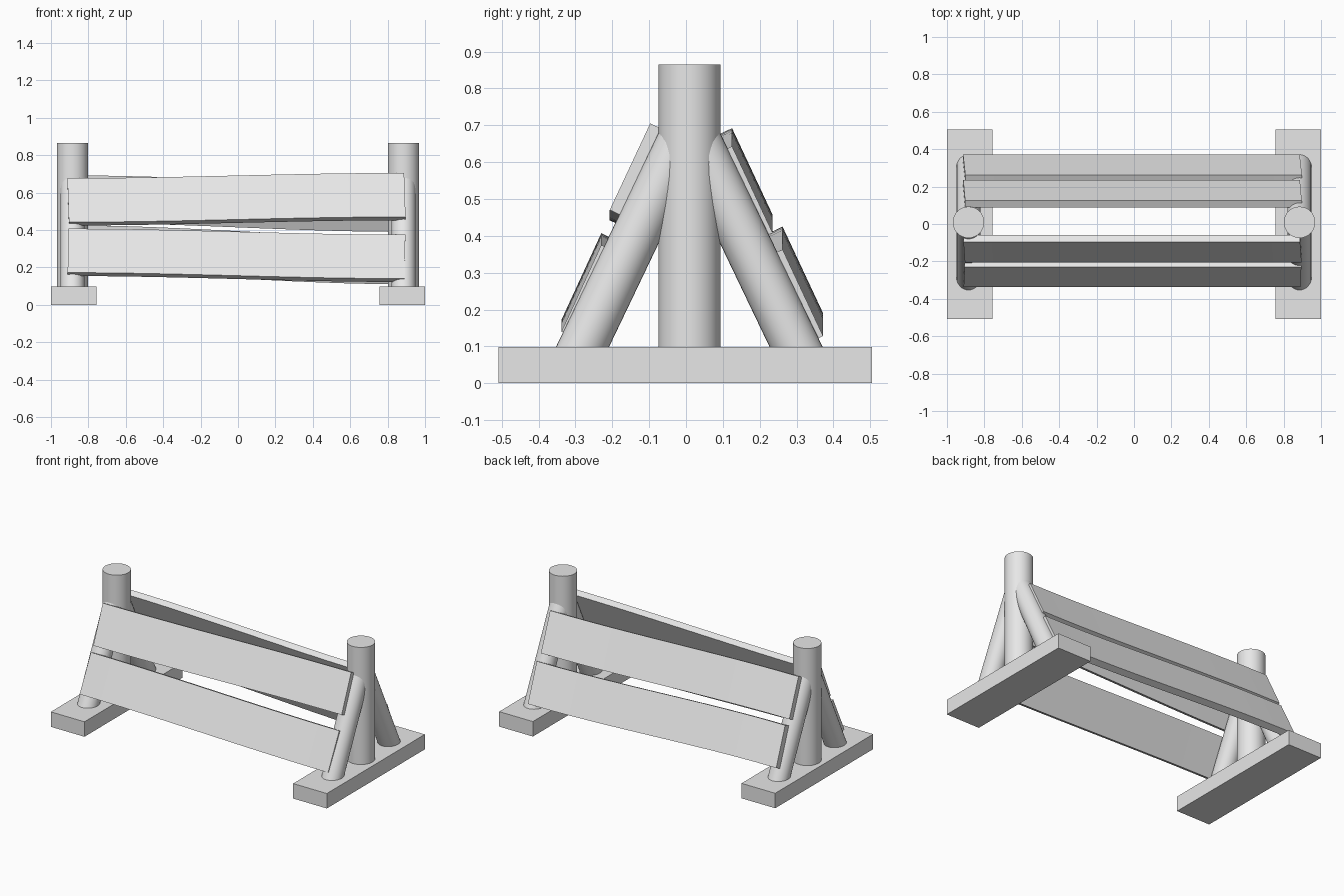
import bpy
import bmesh
import math
from mathutils import Vector

cube = bpy.data.objects.get("Cube")
if cube:
    bpy.data.objects.remove(cube, do_unlink=True)

grey = bpy.data.materials.new("plain_grey")
grey.use_nodes = True
grey.diffuse_color = (0.8, 0.8, 0.8, 1)
grey.node_tree.nodes["Principled BSDF"].inputs["Base Color"].default_value = (0.8, 0.8, 0.8, 1)

POST_X = 0.885      # distance of the posts from the middle
POST_Y = 0.009
LENGTH = 1.8        # plank length


def box(name, center, size):
    bpy.ops.mesh.primitive_cube_add(size=1, location=center)
    obj = bpy.context.object
    obj.name = name
    obj.scale = size
    bpy.ops.object.transform_apply(location=False, rotation=False, scale=True)
    obj.data.materials.append(grey)


def pole(name, start, end, radius):
    start, end = Vector(start), Vector(end)
    axis = end - start
    bpy.ops.mesh.primitive_cylinder_add(vertices=32, radius=radius, depth=axis.length,
                                        location=(start + end) / 2)
    obj = bpy.context.object
    obj.name = name
    obj.rotation_euler = axis.to_track_quat('Z', 'Y').to_euler()
    obj.data.materials.append(grey)
    bpy.ops.object.shade_smooth_by_angle(angle=math.radians(40))


def plank(name, side, y_low, y_high, z_right, z_left, skew, height=0.235, steps=12):
    """Leaning board swept along x, easing from one end height to the other."""
    inward = -side * 0.038
    section = [(y_low, 0, -1), (y_high, height, 1),
               (y_high + inward, height - 0.018, 1), (y_low + inward, -0.018, -1)]
    bm = bmesh.new()
    rings = []
    for i in range(steps + 1):
        t = i / steps
        z = z_right + (z_left - z_right) * t * t * (3 - 2 * t)
        x = -0.008 + (t - 0.5) * LENGTH
        rings.append([bm.verts.new((x + edge * skew, y, z + dz)) for y, dz, edge in section])
    for a, b in zip(rings, rings[1:]):
        for k in range(4):
            n = (k + 1) % 4
            bm.faces.new((a[k], a[n], b[n], b[k]))
    bm.faces.new(rings[0])
    bm.faces.new(rings[-1])
    bmesh.ops.recalc_face_normals(bm, faces=bm.faces)
    mesh = bpy.data.meshes.new(name)
    bm.to_mesh(mesh)
    bm.free()
    mesh.materials.append(grey)
    bpy.context.collection.objects.link(bpy.data.objects.new(name, mesh))


# Feet, posts and leaning braces at both ends
for end, sx in (("right", -1), ("left", 1)):
    box(f"{end}_foot", (sx * 0.878, -0.002, 0.049), (0.244, 1.014, 0.098))
    x = sx * POST_X
    pole(f"{end}_post", (x, POST_Y, 0.05), (x, POST_Y, 0.865), 0.084)
    for face, sy in (("front", -1), ("back", 1)):
        pole(f"{end}_{face}_brace",
             (x, POST_Y + sy * 0.313, 0.05), (x, POST_Y + sy * 0.021, 0.66), 0.065)

# Leaning boards, two on each face
plank("front_upper_board", -1, -0.207, -0.097, 0.442, 0.47, -0.004)
plank("front_lower_board", -1, -0.338, -0.23, 0.172, 0.14, 0.003)
plank("back_upper_board", 1, 0.235, 0.125, 0.457, 0.408, 0.005)
plank("back_lower_board", 1, 0.372, 0.262, 0.19, 0.128, 0.006)
